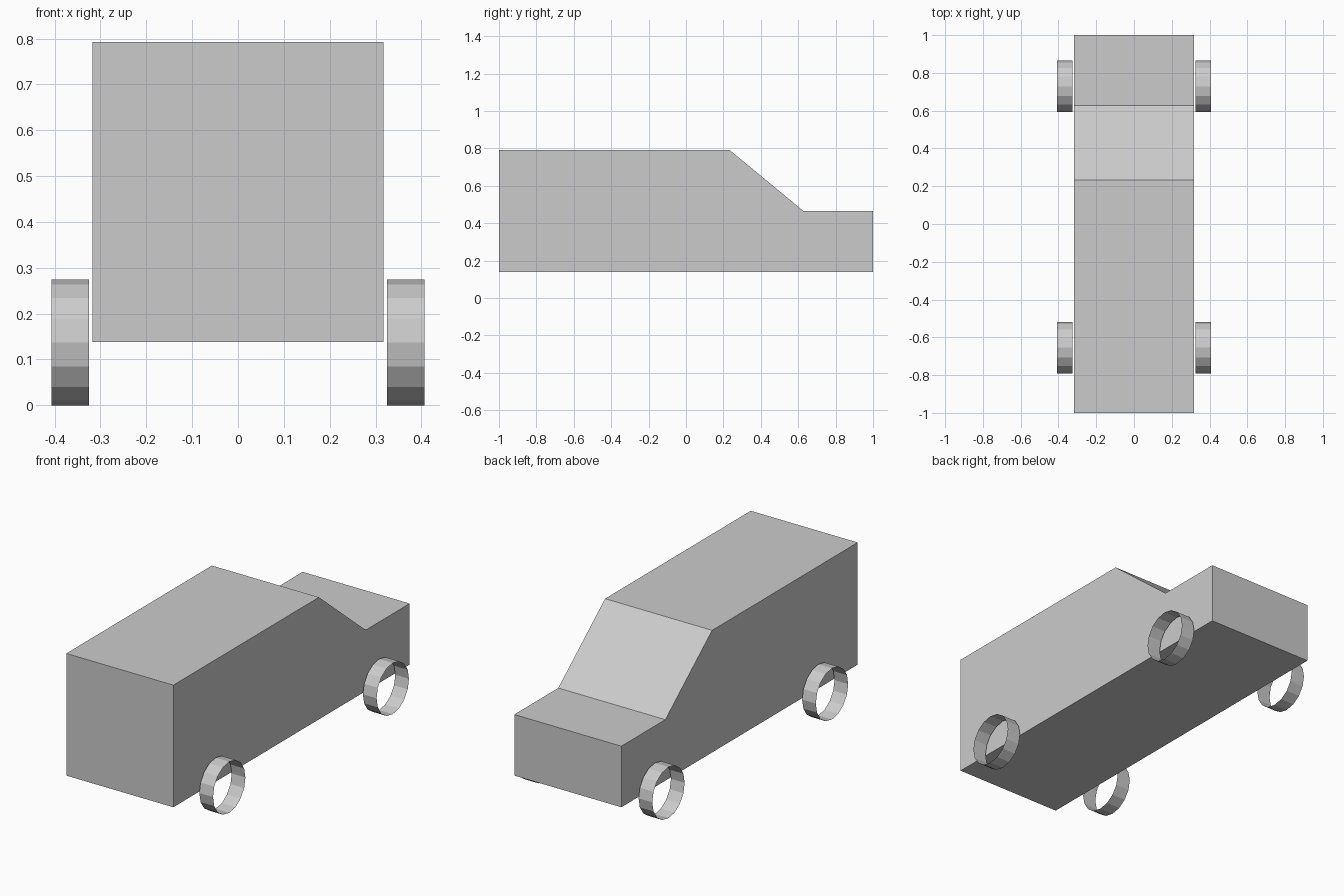
import bpy
import bmesh
import math

cube = bpy.data.objects.get("Cube")
if cube:
    bpy.data.objects.remove(cube, do_unlink=True)

# Single grey paint
GREY = (0.6, 0.6, 0.6, 1)
paint = bpy.data.materials.new("grey")
paint.use_nodes = True
paint.diffuse_color = GREY
paint.node_tree.nodes["Principled BSDF"].inputs["Base Color"].default_value = GREY

# Body: side profile (y, z) extruded across the width
HALF_WIDTH = 0.317
PROFILE = [(-1, 0.138), (1, 0.138), (1, 0.465), (0.628, 0.465),
           (0.232, 0.792), (-1, 0.792)]
bm = bmesh.new()
side = bm.faces.new([bm.verts.new((-HALF_WIDTH, y, z)) for y, z in PROFILE])
out = bmesh.ops.extrude_face_region(bm, geom=[side], use_keep_orig=True)
bmesh.ops.translate(bm, vec=(2 * HALF_WIDTH, 0, 0),
                    verts=[v for v in out["geom"] if isinstance(v, bmesh.types.BMVert)])
bmesh.ops.recalc_face_normals(bm, faces=bm.faces)
mesh = bpy.data.meshes.new("van_body")
bm.to_mesh(mesh)
bm.free()
mesh.materials.append(paint)
body = bpy.data.objects.new("van_body", mesh)
bpy.context.collection.objects.link(body)

# Wheels: open sixteen-sided rings standing on the ground
RADIUS = 0.137


def add_wheel(name, x, y):
    bpy.ops.mesh.primitive_cylinder_add(
        vertices=16, radius=RADIUS, depth=0.081, end_fill_type='NOTHING',
        location=(x, y, RADIUS), rotation=(0, math.pi / 2, 0))
    wheel = bpy.context.object
    wheel.name = name
    wheel.data.materials.append(paint)


for side_name, sign in (("left", 1), ("right", -1)):
    add_wheel("hood_end_wheel_" + side_name, sign * 0.366, 0.729)
    add_wheel("cargo_end_wheel_" + side_name, sign * 0.366, -0.655)
